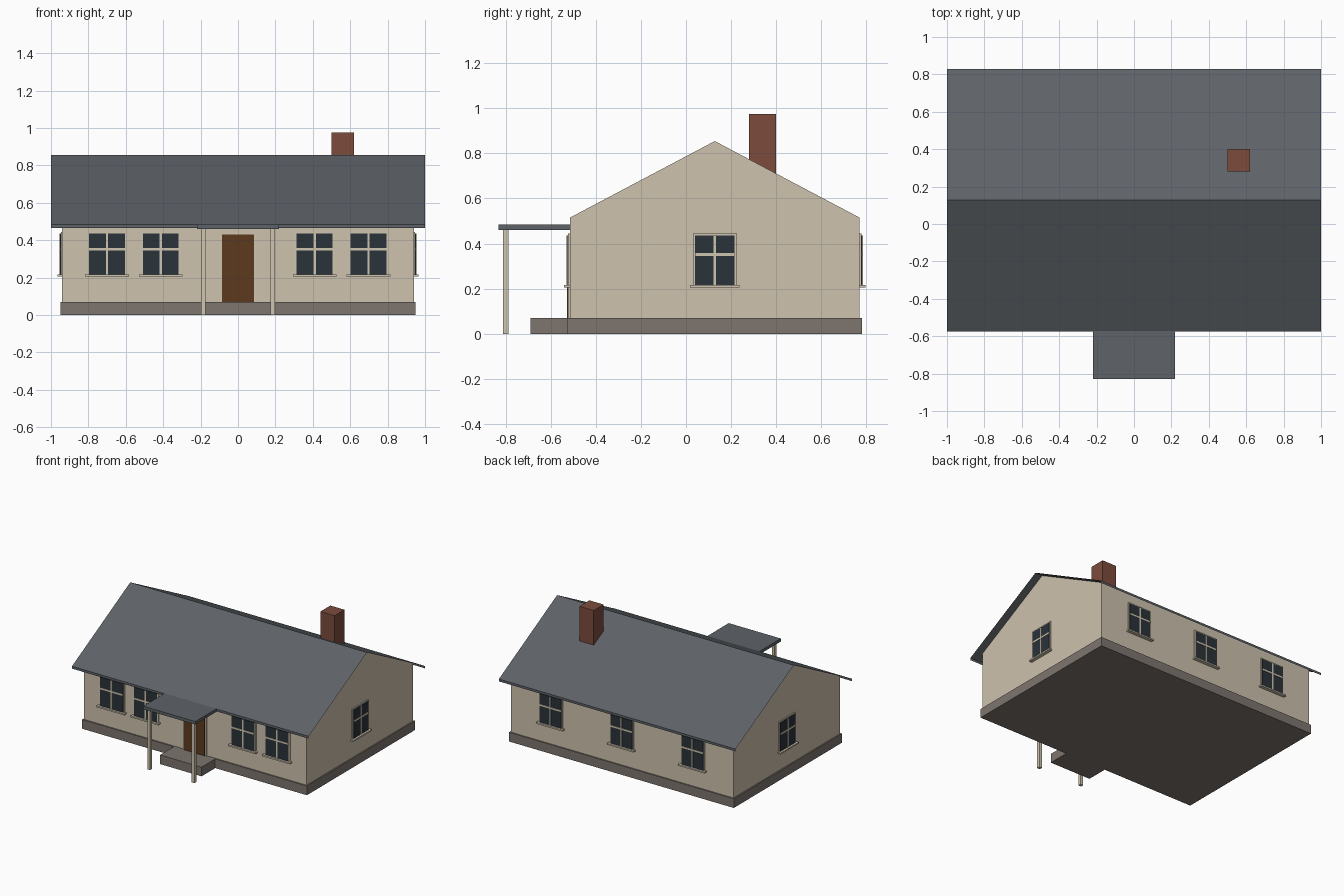
import bpy, bmesh, math
from mathutils import Matrix, Vector

if "Cube" in bpy.data.objects:
    bpy.data.objects.remove(bpy.data.objects["Cube"])


def material(name, r, g, b):
    lin = [((c / 255 + 0.055) / 1.055) ** 2.4 for c in (r, g, b)]
    m = bpy.data.materials.new(name)
    m.diffuse_color = (*lin, 1)
    m.use_nodes = True
    m.node_tree.nodes["Principled BSDF"].inputs["Base Color"].default_value = m.diffuse_color
    return m


WALL = material("wall cream", 205, 194, 174)
TRIM = material("trim cream", 208, 198, 176)
ROOF = material("roof slate", 94, 99, 104)
STONE = material("foundation stone", 125, 117, 110)
BRICK = material("chimney brick", 124, 76, 60)
WOOD = material("door wood", 92, 58, 30)
GLASS = material("window glass", 42, 50, 58)


def add_box(bm, x0, x1, y0, y1, z0, z1, mat=0):
    size = Matrix.Diagonal((x1 - x0, y1 - y0, z1 - z0, 1))
    mid = Matrix.Translation(((x0 + x1) / 2, (y0 + y1) / 2, (z0 + z1) / 2))
    geo = bmesh.ops.create_cube(bm, size=1, matrix=mid @ size)
    for f in {f for v in geo["verts"] for f in v.link_faces}:
        f.material_index = mat


def finish(bm, name, mats):
    me = bpy.data.meshes.new(name)
    bm.to_mesh(me)
    bm.free()
    for m in mats:
        me.materials.append(m)
    ob = bpy.data.objects.new(name, me)
    bpy.context.collection.objects.link(ob)
    return ob


def box(name, mat, *dims):
    bm = bmesh.new()
    add_box(bm, *dims)
    return finish(bm, name, [mat])


# Main dimensions
WX, Y0, Y1 = 0.94, -0.515, 0.77
RY, RZ = 0.1275, 0.855
SLOPE = 0.53
EAVE = RZ - SLOPE * (RY - Y0)

# Foundation and entrance step
box("foundation", STONE, -0.95, 0.95, Y0 - 0.01, Y1 + 0.01, 0, 0.07)
box("entrance_step", STONE, -0.175, 0.175, -0.69, Y0 - 0.01, 0, 0.07)

# Walls: gable profile run along x, left open under the roof
bm = bmesh.new()
profile = [(Y0, 0.07), (Y1, 0.07), (Y1, EAVE), (RY, RZ - 0.001), (Y0, EAVE)]
left = [bm.verts.new((-WX, y, z)) for y, z in profile]
right = [bm.verts.new((WX, y, z)) for y, z in profile]
bm.faces.new(right)
bm.faces.new(left[::-1])
for i, j in ((4, 0), (1, 2)):
    bm.faces.new((left[i], left[j], right[j], right[i]))
finish(bm, "walls", [WALL])

# Roof: thin sheet with a fascia along both eaves
bm = bmesh.new()
half = 0.7025
ez = RZ - SLOPE * half
section = [(RY - half, ez - 0.018), (RY - half, ez), (RY, RZ),
           (RY + half, ez), (RY + half, ez - 0.018)]
rows = [[bm.verts.new((x, y, z)) for x in (-1, 1)] for y, z in section]
for a, b in zip(rows, rows[1:]):
    bm.faces.new((a[0], a[1], b[1], b[0]))
finish(bm, "roof", [ROOF])

# Chimney
box("chimney", BRICK, 0.50, 0.62, 0.28, 0.40, 0.66, 0.975)

# Porch roof and posts
box("porch_roof", ROOF, -0.22, 0.22, -0.83, Y0, 0.461, 0.484)
for side, x in (("left", -0.187), ("right", 0.187)):
    box("porch_post_" + side, TRIM, x - 0.012, x + 0.012, -0.81, -0.786, 0, 0.461)

# Door with its surround
bm = bmesh.new()
add_box(bm, -0.10, 0.10, Y0 - 0.008, Y0, 0.07, 0.44)
add_box(bm, -0.086, 0.086, Y0 - 0.012, Y0 - 0.008, 0.07, 0.43, 1)
finish(bm, "front_door", [TRIM, WOOD])


# Window: surround plate, glass, glazing bars and sill, facing -y locally
def window(name, pos, angle, width):
    w = width / 2
    bm = bmesh.new()
    add_box(bm, -w, w, -0.007, 0, 0.217, 0.444)
    add_box(bm, -w + 0.009, w - 0.009, -0.011, -0.007, 0.217, 0.435, 1)
    add_box(bm, -0.006, 0.006, -0.014, -0.011, 0.217, 0.435)
    add_box(bm, -w + 0.009, w - 0.009, -0.014, -0.011, 0.344, 0.357)
    add_box(bm, -w - 0.012, w + 0.012, -0.026, 0, 0.206, 0.217)
    ob = finish(bm, name, [TRIM, GLASS])
    ob.location = Vector((*pos, 0))
    ob.rotation_euler.z = math.radians(angle)


for i, x in enumerate((-0.70, -0.413, 0.41, 0.698)):
    window(f"front_window_{i + 1}", (x, Y0), 0, 0.21)
for i, x in enumerate((-0.6, 0, 0.6)):
    window(f"back_window_{i + 1}", (x, Y1), 180, 0.20)
window("right_window", (WX, RY), 90, 0.195)
window("left_window", (-WX, RY), -90, 0.195)
